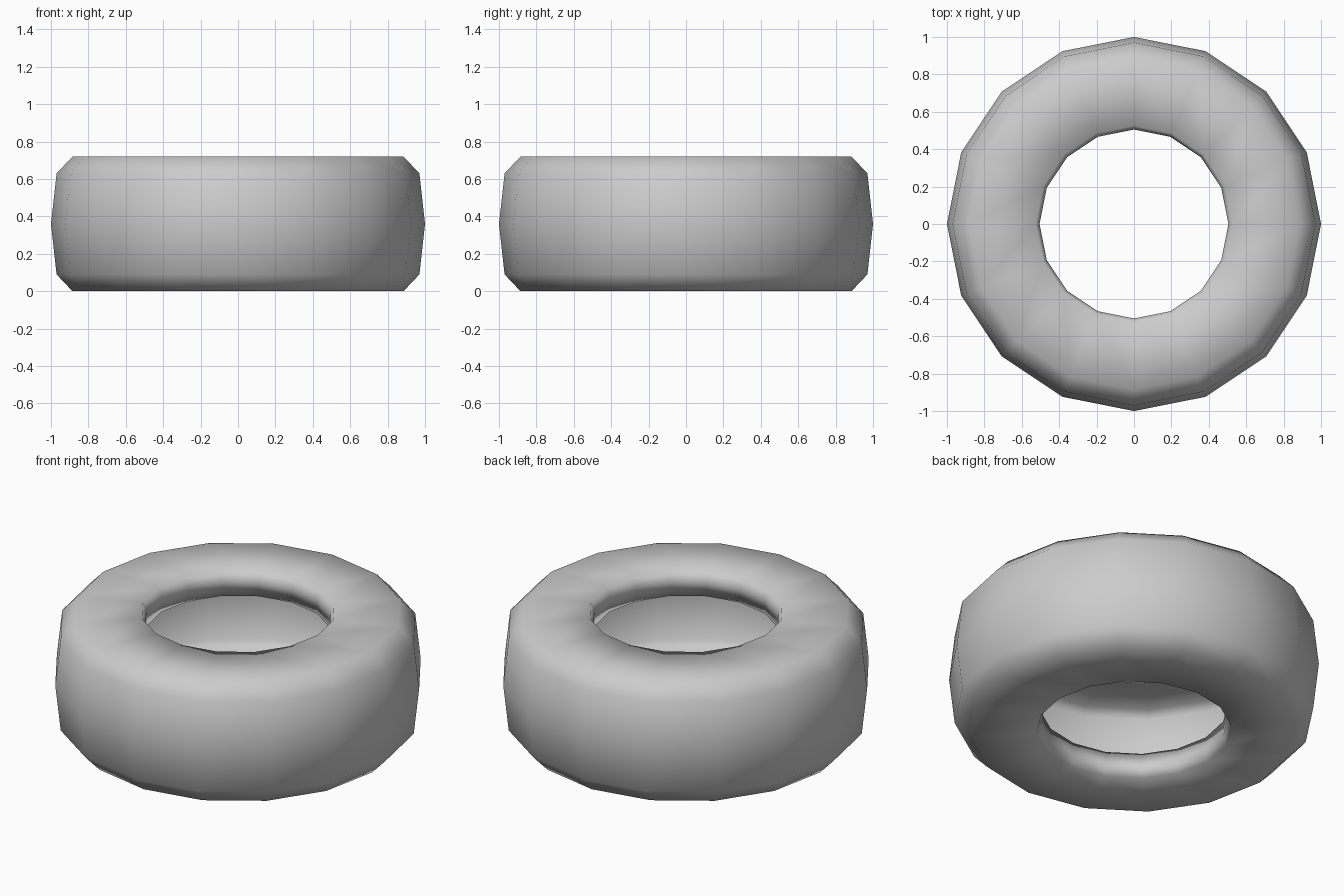
import bpy, bmesh, math

if "Cube" in bpy.data.objects:
    bpy.data.objects.remove(bpy.data.objects["Cube"])

SIDES = 16
H = 0.72
# upper half of the closed section (radius, z): cavity wall, rolled lip, sidewall, tread
upper = [(0.90, 0.58), (0.86, 0.62), (0.58, 0.62), (0.505, 0.58), (0.505, 0.67),
         (0.525, 0.72), (0.885, 0.72), (0.97, 0.63)]
lower = [(r, H - z) for r, z in reversed(upper)]
section = upper + [(1.0, H / 2)] + lower + [(0.92, H / 2)]

# tyre: spin the section round the vertical axis
bm = bmesh.new()
rings = []
for i in range(SIDES):
    a = 2 * math.pi * i / SIDES
    rings.append([bm.verts.new((r * math.cos(a), r * math.sin(a), z)) for r, z in section])
n = len(section)
for i in range(SIDES):
    p, q = rings[i], rings[(i + 1) % SIDES]
    for j in range(n):
        k = (j + 1) % n
        bm.faces.new((p[j], q[j], q[k], p[k]))
bmesh.ops.recalc_face_normals(bm, faces=bm.faces)
for f in bm.faces:
    f.smooth = True
mesh = bpy.data.meshes.new("tyre")
bm.to_mesh(mesh)
bm.free()
bpy.context.collection.objects.link(bpy.data.objects.new("tyre", mesh))
